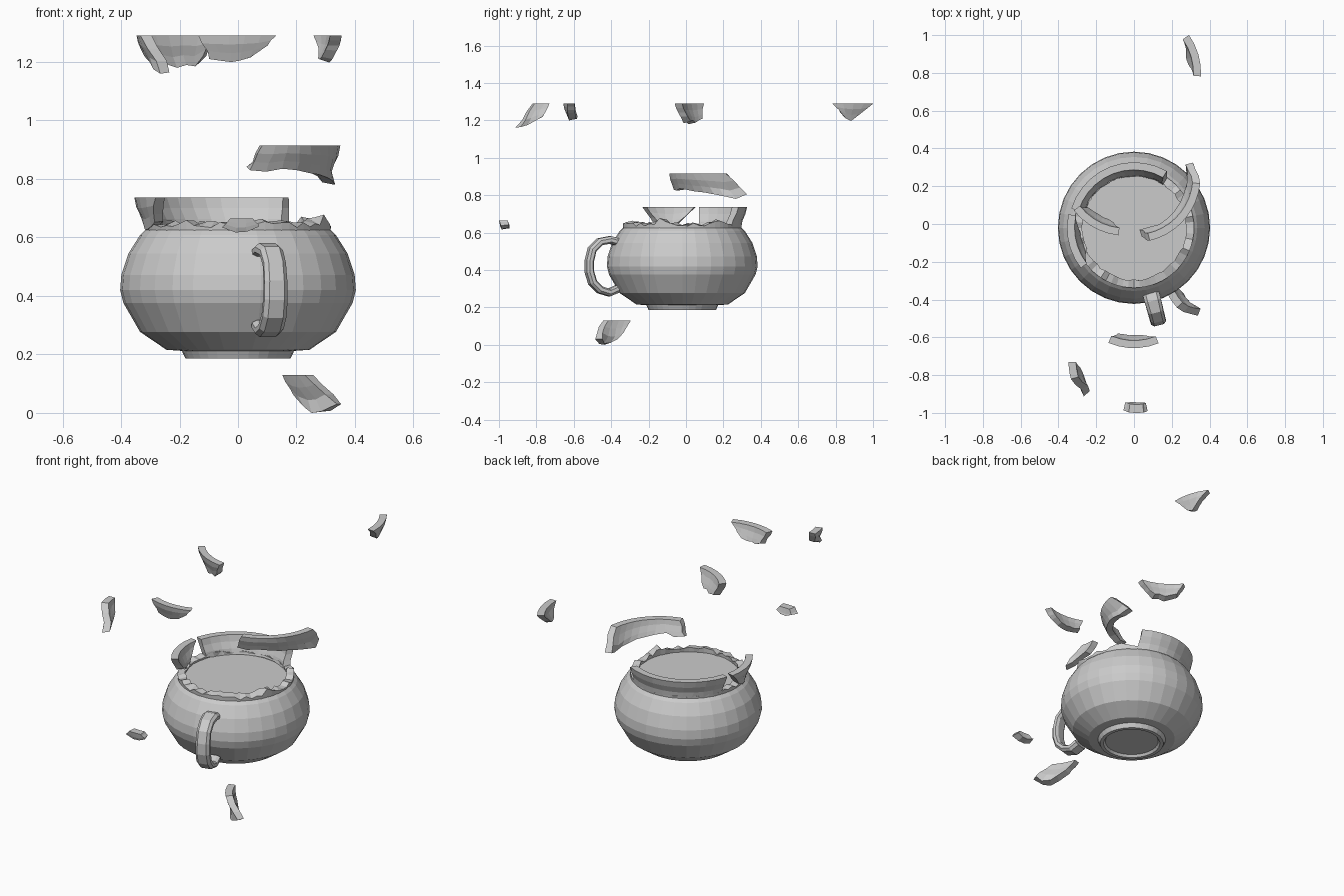
import bpy, bmesh, math, random
from mathutils import Vector

if "Cube" in bpy.data.objects:
    bpy.data.objects.remove(bpy.data.objects["Cube"])

random.seed(4)
CY = -0.02          # pot centre in y
SEG = 32


def make(name, verts, faces):
    me = bpy.data.meshes.new(name)
    me.from_pydata(verts, [], faces)
    bm = bmesh.new()
    bm.from_mesh(me)
    bmesh.ops.recalc_face_normals(bm, faces=bm.faces)
    bm.to_mesh(me)
    bm.free()
    ob = bpy.data.objects.new(name, me)
    bpy.context.collection.objects.link(ob)
    return ob


def lathe(name, profile):
    """Spin an (r, z) profile round the pot axis; r = 0 ends close with a fan."""
    verts, rings, faces = [], [], []
    for r, z in profile:
        n = SEG if r > 0 else 1
        rings.append([len(verts) + k for k in range(n)])
        for k in range(n):
            a = 2 * math.pi * k / SEG
            verts.append((r * math.cos(a), CY + r * math.sin(a), z))
    for a, b in zip(rings, rings[1:]):
        for k in range(SEG):
            m = (k + 1) % SEG
            if len(b) == 1:
                faces.append((a[k], a[m], b[0]))
            elif len(a) == 1:
                faces.append((a[0], b[m], b[k]))
            else:
                faces.append((a[k], a[m], b[m], b[k]))
    return make(name, verts, faces)


# Outer radius of the neck as a function of distance below the lip
NECK = [(0, 0.347), (0.03, 0.341), (0.065, 0.325), (0.1, 0.312), (0.14, 0.33)]


def neck_r(h):
    for (h0, r0), (h1, r1) in zip(NECK, NECK[1:]):
        if h <= h1:
            return r0 + (r1 - r0) * (h - h0) / (h1 - h0)
    return NECK[-1][1]


def shard(name, cx, cy, top, left, right, depths, thick=0.04):
    """Curved rim piece: left/right give end angles (at lip, at break)."""
    n, rows = len(depths), 4
    verts, faces = [], []
    for side in (0, 1):
        for i, d in enumerate(depths):
            u = i / (n - 1)
            for j in range(rows):
                t = j / (rows - 1)
                a0 = left[0] + (left[1] - left[0]) * t
                a1 = right[0] + (right[1] - right[0]) * t
                wob = random.uniform(-1.2, 1.2) * t
                a = math.radians(a0 + (a1 - a0) * u + wob)
                h = d * t
                if side and j == rows - 1:
                    h -= random.uniform(0, 0.012)
                r = neck_r(h) - side * thick
                verts.append((cx + r * math.cos(a), cy + r * math.sin(a), top - h))

    def v(s, i, j):
        return (s * n + i) * rows + j
    for i in range(n - 1):
        for j in range(rows - 1):
            for s in (0, 1):
                faces.append((v(s, i, j), v(s, i + 1, j), v(s, i + 1, j + 1), v(s, i, j + 1)))
        for j in (0, rows - 1):
            faces.append((v(0, i, j), v(0, i + 1, j), v(1, i + 1, j), v(1, i, j)))
    for i in (0, n - 1):
        for j in range(rows - 1):
            faces.append((v(0, i, j), v(1, i, j), v(1, i, j + 1), v(0, i, j + 1)))
    return make(name, verts, faces)


# Pot body with foot ring and recessed underside
lathe("pot_body", [(0, 0.2), (0.15, 0.2), (0.16, 0.186), (0.18, 0.186), (0.192, 0.212),
                   (0.245, 0.216), (0.335, 0.277), (0.392, 0.376), (0.403, 0.42),
                   (0.399, 0.472), (0.375, 0.545), (0.335, 0.608), (0.312, 0.63)])
# Flat surface filling the mouth
lathe("pot_contents", [(0.295, 0.63), (0, 0.63)])

# Broken neck edge round the mouth
N = 64
verts, faces = [], []
for k in range(N):
    deg = 360 * k / N
    a = math.radians(deg)
    zo = 0.638 + random.uniform(-0.005, 0.014)
    zi = 0.640 + random.uniform(-0.003, 0.018)
    for peak, height in ((338, 0.03), (38, 0.022), (285, 0.012), (235, 0.012)):
        f = max(0, 1 - abs(deg - peak) / 9)
        zo += f * height
        zi += f * height
    ri = 0.275 + random.uniform(-0.004, 0.006)
    for r, z in ((0.316, 0.622), (0.318, zo), (ri, zi), (0.28, 0.615)):
        verts.append((r * math.cos(a), CY + r * math.sin(a), z))
for k in range(N):
    m = (k + 1) % N
    for j in range(4):
        q = (j + 1) % 4
        faces.append((k * 4 + j, m * 4 + j, m * 4 + q, k * 4 + q))
make("broken_neck_edge", verts, faces)

# Handle: tapered rectangular section swept along a radial path (r, z, width)
ang = math.radians(-75.5)
out = Vector((math.cos(ang), math.sin(ang), 0))
side = Vector((-out.y, out.x, 0))
path = [(0.345, 0.545, 0.09), (0.40, 0.56, 0.088), (0.455, 0.55, 0.08), (0.497, 0.51, 0.078),
        (0.512, 0.45, 0.08), (0.512, 0.39, 0.082), (0.495, 0.335, 0.084),
        (0.455, 0.295, 0.086), (0.405, 0.28, 0.088), (0.36, 0.30, 0.09)]
verts, faces = [], []
for i, (r, z, w) in enumerate(path):
    p, q = path[max(i - 1, 0)], path[min(i + 1, len(path) - 1)]
    tr, tz = q[0] - p[0], q[1] - p[1]
    l = math.hypot(tr, tz)
    nr, nz = -tz / l, tr / l
    for s, d in ((-0.5, 0.008), (-0.32, 0.021), (0.32, 0.021), (0.5, 0.008),
                 (0.5, -0.01), (0.32, -0.019), (-0.32, -0.019), (-0.5, -0.01)):
        verts.append(Vector((0, CY, z + nz * d)) + out * (r + nr * d) + side * (s * w))
for i in range(len(path) - 1):
    for j in range(8):
        k = (j + 1) % 8
        faces.append((i * 8 + j, i * 8 + k, i * 8 + 8 + k, i * 8 + 8 + j))
faces += [tuple(range(8)), tuple(range(len(verts) - 8, len(verts)))]
make("handle", verts, faces)

# Rim sections still standing on the pot
shard("standing_rim_back", 0, CY, 0.737, (60, 57), (163, 160), [0.11] * 11)
shard("standing_rim_left", -0.008, CY, 0.737, (168, 180), (218, 208),
      [0.07, 0.095, 0.11, 0.11, 0.1, 0.085])

# Flying rim fragments
shard("rim_fragment_large", 0.005, 0.25, 0.915, (-77, -84), (-6, 14),
      [0.085, 0.09, 0.08, 0.085, 0.095, 0.1, 0.11, 0.12, 0.135, 0.11])
shard("rim_fragment_middle", -0.045, 0.285, 1.29, (218, 225), (264, 257),
      [0.085, 0.1, 0.11, 0.1, 0.105, 0.07])
shard("rim_fragment_front", 0, -0.31, 1.29, (-113, -107), (-68, -76),
      [0.08, 0.085, 0.09, 0.085, 0.075, 0.05])
shard("rim_fragment_front_left", 0, -0.725, 1.29, (181, 187), (196, 215),
      [0.07, 0.09, 0.115, 0.13])
shard("rim_fragment_back", 0.008, 0.80, 1.29, (-3, 6), (35.4, 22),
      [0.05, 0.08, 0.092, 0.085, 0.06])
shard("rim_fragment_low", 0.485, -0.21, 0.13, (196, 205), (222, 242),
      [0.07, 0.11, 0.13, 0.125, 0.1])
shard("rim_chip_small", 0.015, -0.653, 0.665, (-97, -101), (-84, -80),
      [0.03, 0.048, 0.045, 0.028], 0.045)
